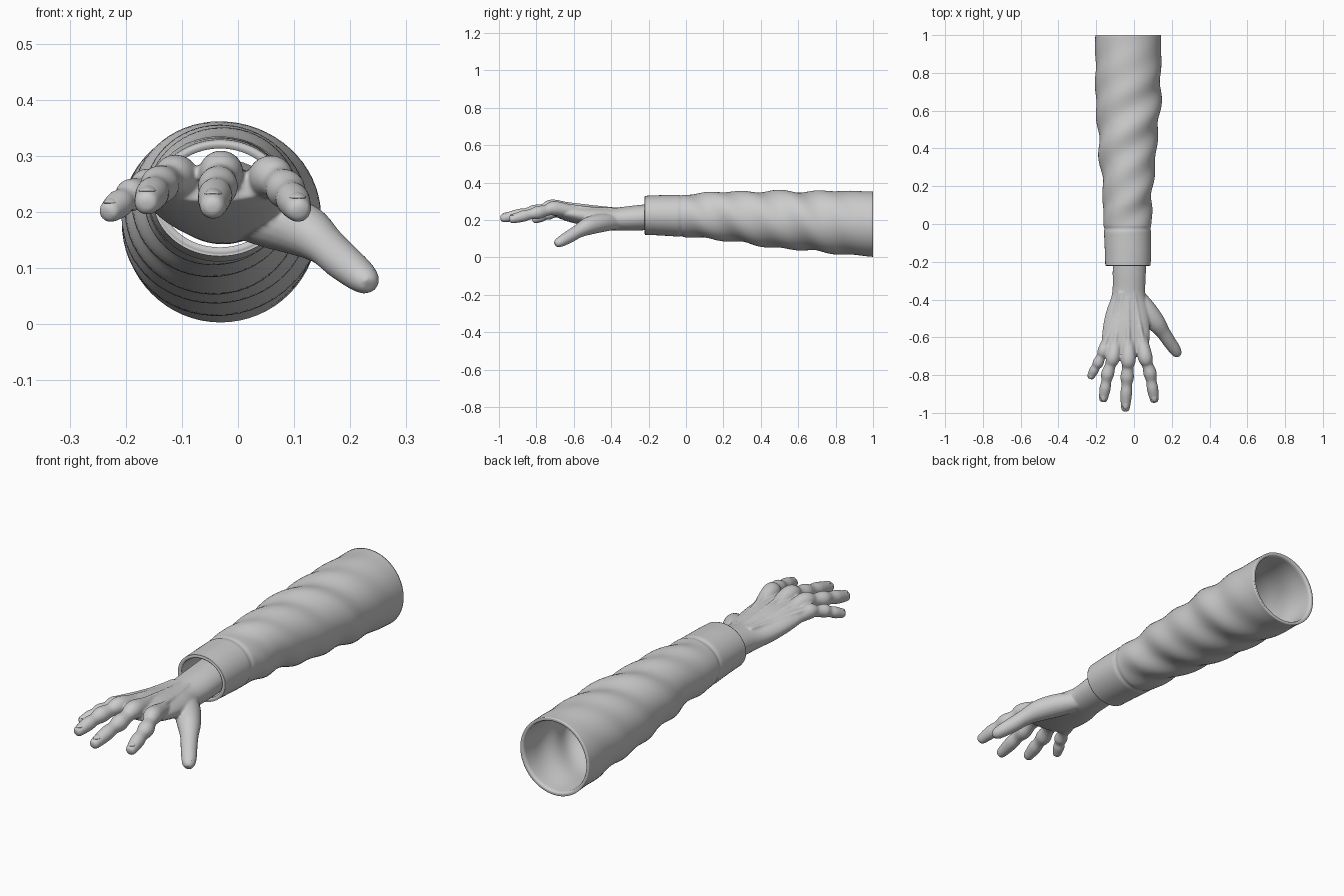
import bpy, bmesh, math
from mathutils import Vector

cube = bpy.data.objects.get("Cube")
if cube:
    bpy.data.objects.remove(cube)

grey = bpy.data.materials.new("plain grey")
grey.use_nodes = True
grey.diffuse_color = (0.6, 0.6, 0.6, 1)
grey.node_tree.nodes["Principled BSDF"].inputs["Base Color"].default_value = (0.6, 0.6, 0.6, 1)


def make_object(name, bm):
    bmesh.ops.recalc_face_normals(bm, faces=bm.faces)
    for f in bm.faces:
        f.smooth = True
    mesh = bpy.data.meshes.new(name)
    bm.to_mesh(mesh)
    bm.free()
    mesh.materials.append(grey)
    obj = bpy.data.objects.new(name, mesh)
    bpy.context.collection.objects.link(obj)
    return obj


def spline(rows, steps):
    """Catmull-Rom through rows of (x, y, z, half width, half height)."""
    p = [Vector(r) for r in rows]
    out = []
    for i in range(len(p) - 1):
        a, b, c, d = p[max(i - 1, 0)], p[i], p[i + 1], p[min(i + 2, len(p) - 1)]
        for s in range(steps):
            t = s / steps
            out.append(0.5 * (2 * b + (c - a) * t + (2 * a - 5 * b + 4 * c - d) * t * t
                              + (3 * b - a - 3 * c + d) * t ** 3))
    return out + [p[-1]]


def bridge(bm, rings, closed=False):
    n = len(rings[0])
    for k in range(len(rings) if closed else len(rings) - 1):
        a, b = rings[k], rings[(k + 1) % len(rings)]
        for i in range(n):
            j = (i + 1) % n
            bm.faces.new((a[i], a[j], b[j], b[i]))


def limb(bm, rows, steps=6, sides=20):
    """Capped tube with elliptical sections square to its path."""
    pts = spline(rows, steps)
    rings = []
    for i, q in enumerate(pts):
        way = (pts[min(i + 1, len(pts) - 1)] - pts[max(i - 1, 0)])
        way = Vector(way[:3]).normalized()
        side = way.cross(Vector((0, 0, 1))).normalized()
        up = side.cross(way)
        ring = []
        for k in range(sides):
            a = math.tau * k / sides
            ring.append(bm.verts.new(Vector(q[:3]) + side * q[3] * math.cos(a) + up * q[4] * math.sin(a)))
        rings.append(ring)
    bridge(bm, rings)
    bm.faces.new(rings[0])
    bm.faces.new(rings[-1])


# Hand: palm, thumb, fingers and tendons fused into one skin
hand_bm = bmesh.new()
limb(hand_bm, [(-.025, -.08, .225, .088, .070), (-.025, -.25, .212, .088, .068),
               (-.028, -.37, .205, .088, .062), (-.032, -.46, .212, .112, .058),
               (-.040, -.55, .225, .124, .053), (-.046, -.64, .238, .125, .042),
               (-.048, -.70, .245, .112, .026)], sides=32)
limb(hand_bm, [(.01, -.37, .19, .04, .04), (.06, -.45, .185, .055, .05), (.115, -.52, .168, .050, .048),
               (.155, -.575, .140, .038, .036), (.185, -.62, .113, .035, .034),
               (.213, -.66, .090, .032, .030), (.228, -.685, .076, .026, .024),
               (.234, -.698, .068, .014, .014)])

# Each finger: knuckle, middle joint, end joint, tip, girth
fingers = [
    ((-.158, -.665, .245), (-.190, -.735, .230), (-.212, -.775, .214), (-.234, -.818, .196), .82),
    ((-.110, -.700, .264), (-.140, -.795, .248), (-.153, -.870, .232), (-.165, -.942, .213), .96),
    ((-.030, -.710, .270), (-.036, -.810, .245), (-.041, -.895, .228), (-.046, -.992, .206), 1.0),
    ((.058, -.700, .262), (.085, -.790, .240), (.098, -.870, .221), (.110, -.945, .200), .98),
]
nails = []
for knuckle, middle, end, tip, g in fingers:
    k, m, e, t = map(Vector, (knuckle, middle, end, tip))
    root = Vector((-.03 + (k.x + .03) * .75, -.58, k.z - .02))

    def row(p, r):
        return (*p, r * g, r * g)
    limb(hand_bm, [row(root, .028), row(k, .040), row(k.lerp(m, .5), .030), row(m, .036),
                   row(m.lerp(e, .5), .028), row(e, .031), row(e.lerp(t, .6), .026),
                   row(e.lerp(t, .9), .021), row(t, .010)])
    # Raised tendon running from wrist to knuckle
    limb(hand_bm, [(-.03 + (k.x + .03) * .35, -.36, .258, .008, .008),
                   (-.03 + (k.x + .03) * .62, -.50, .270 - abs(k.x + .03) * .12, .010, .011),
                   (k.x, k.y + .02, k.z + .020 * g, .013, .013)], sides=10)
    nails.append((e.lerp(t, .68) + Vector((0, 0, .0245 * g)), t - e, .016 * g))

hand = make_object("hand", hand_bm)
remesh = hand.modifiers.new("fuse", 'REMESH')
remesh.mode = 'VOXEL'
remesh.voxel_size = .005
remesh.use_smooth_shade = True
soften = hand.modifiers.new("soften", 'SMOOTH')
soften.factor = .5
soften.iterations = 5

# Fingernails
nails.append((Vector((.228, -.672, .106)), Vector((.05, -.075, -.045)), .016))
nail_bm = bmesh.new()
for place, way, size in nails:
    y = way.normalized()
    x = y.cross(Vector((0, 0, 1))).normalized()
    z = x.cross(y)
    made = bmesh.ops.create_uvsphere(nail_bm, u_segments=16, v_segments=8, radius=1)["verts"]
    for v in made:
        c = v.co.copy()
        v.co = place + size * (x * c.x + y * c.y * 1.3 + z * (c.z * .22 - .3 * c.x * c.x))
make_object("fingernails", nail_bm)

# Sleeve: centre, half width and half height along its length
profile = [(-.032, -.22, .225, .120, .104), (-.032, -.15, .225, .122, .107),
           (-.034, -.04, .223, .125, .112), (-.036, .05, .222, .127, .118),
           (-.033, .20, .222, .134, .128), (-.033, .40, .207, .152, .146),
           (-.031, .60, .197, .168, .156), (-.031, .80, .188, .174, .167),
           (-.031, 1.0, .178, .174, .175)]
sleeve_bm = bmesh.new()
SIDES = 64


def sleeve_ring(q, inset, y):
    fade = max(0, min(1, (y + .05) / .15)) * max(0, min(1, (1 - y) / .3))
    ring = []
    for k in range(SIDES):
        a = math.tau * k / SIDES
        # Spiral cloth folds and the seam above the cuff
        fold = fade * (.0055 * math.sin(math.tau * y / .2 + 3 * a)
                       + .003 * math.sin(math.tau * y / .31 + 2 * a + 1))
        seam = -.004 * math.exp(-((y + .025) / .01) ** 2)
        r = fold + seam - inset
        ring.append(sleeve_bm.verts.new((q[0] + (q[3] + r) * math.cos(a), y,
                                         q[2] + (q[4] + r) * math.sin(a))))
    return ring


body = spline(profile, 14)
WALL = .016
rings = [sleeve_ring(q, 0, q[1]) for q in body]
for turn in (60, 90, 120):
    a = math.radians(turn - 0)
    rings.append(sleeve_ring(body[-1], WALL / 2 * (1 - math.cos(a)), 1 - .004 * (1 - math.sin(a))))
rings += [sleeve_ring(q, WALL, q[1]) for q in reversed(body[1:-1])]
for turn in (150, 110, 70, 30):
    a = math.radians(turn)
    rings.append(sleeve_ring(body[0], WALL / 2 * (1 - math.cos(a)), -.214 - .008 * math.sin(a)))
bridge(sleeve_bm, rings, closed=True)
make_object("sleeve", sleeve_bm)
